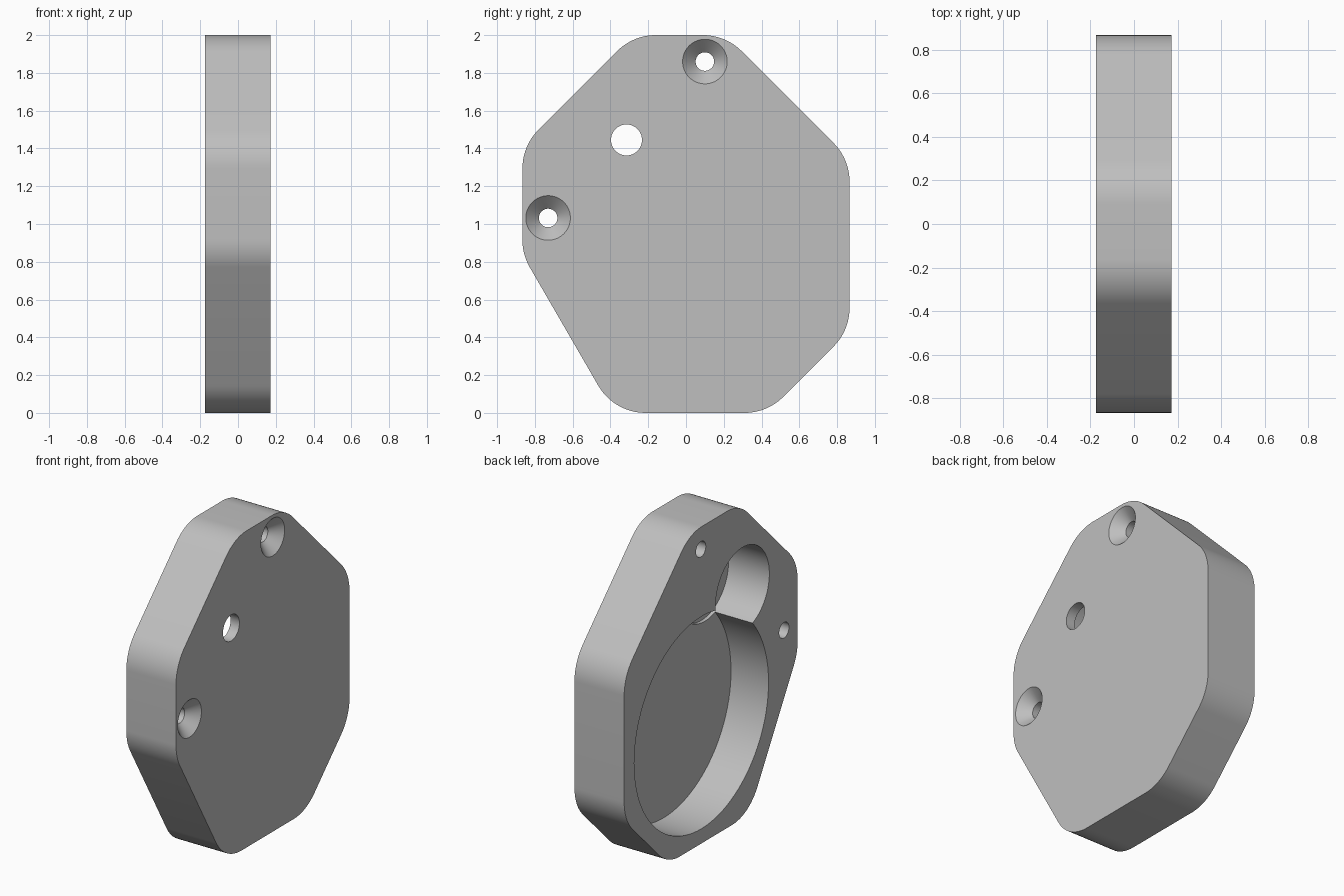
import bpy
import bmesh
import math
from mathutils import Vector

if "Cube" in bpy.data.objects:
    bpy.data.objects.remove(bpy.data.objects["Cube"])

BACK, FRONT = -0.174, 0.173   # the two flat sides, along x
FILLET = 0.29

grey = bpy.data.materials.new("plain grey")
grey.use_nodes = True
colour = (0.52, 0.52, 0.52, 1)
grey.diffuse_color = colour
grey.node_tree.nodes["Principled BSDF"].inputs["Base Color"].default_value = colour


def rounded(corners, radius, steps=12):
    """Round every corner of a convex outline with a tangent arc."""
    points = []
    for i, corner in enumerate(corners):
        p = Vector(corner)
        a = (Vector(corners[i - 1]) - p).normalized()
        b = (Vector(corners[(i + 1) % len(corners)]) - p).normalized()
        half = a.angle(b) / 2
        centre = p + (a + b).normalized() * radius / math.sin(half)
        start = p + a * radius / math.tan(half) - centre
        end = p + b * radius / math.tan(half) - centre
        sweep = start.angle(end)
        for k in range(steps + 1):
            t = k / steps
            arc = (start * math.sin((1 - t) * sweep) + end * math.sin(t * sweep)) / math.sin(sweep)
            points.append(centre + arc)
    return points


def circle(y, z, radius, sides=96):
    turn = math.tau / sides
    return [(y + radius * math.cos(i * turn), z + radius * math.sin(i * turn)) for i in range(sides)]


def loft(name, sections):
    """Closed solid through matching (x, outline) sections."""
    bm = bmesh.new()
    rings = [[bm.verts.new((x, p[0], p[1])) for p in outline] for x, outline in sections]
    for low, high in zip(rings, rings[1:]):
        for i in range(len(low)):
            j = (i + 1) % len(low)
            bm.faces.new((low[i], low[j], high[j], high[i]))
    bm.faces.new(rings[0])
    bm.faces.new(rings[-1])
    bmesh.ops.recalc_face_normals(bm, faces=bm.faces)
    mesh = bpy.data.meshes.new(name)
    bm.to_mesh(mesh)
    bm.free()
    mesh.materials.append(grey)
    obj = bpy.data.objects.new(name, mesh)
    bpy.context.collection.objects.link(obj)
    return obj


# Plate: irregular eight-sided outline with rounded corners
corners = [(-0.28, 2), (-0.866, 1.414), (-0.866, 0.838), (-0.381, 0),
           (0.43, 0), (0.866, 0.436), (0.866, 1.344), (0.21, 2)]
outline = rounded(corners, FILLET)
plate = loft("housing_plate", [(BACK, outline), (FRONT, outline)])

# Cutters: two overlapping round pockets from the back, and the shaft hole
OUT = 0.05
large = circle(0.095, 0.763, 0.67)
small = circle(-0.315, 1.445, 0.268)
shaft = circle(-0.315, 1.445, 0.082)
cutters = [
    loft("large_pocket_cutter", [(BACK - OUT, large), (BACK + 0.262, large)]),
    loft("small_pocket_cutter", [(BACK - OUT, small), (BACK + 0.285, small)]),
    loft("shaft_hole_cutter", [(BACK - OUT, shaft), (FRONT + OUT, shaft)]),
]

# Cutters: countersunk screw holes
for y, z in [(0.1, 1.86), (-0.73, 1.032)]:
    bore = circle(y, z, 0.049, 64)
    cutters.append(loft("screw_hole_cutter", [
        (BACK - OUT, bore),
        (FRONT - 0.069, bore),
        (FRONT + OUT, circle(y, z, 0.118 + OUT, 64)),
    ]))

for cutter in cutters:
    cutter.hide_render = True
    cut = plate.modifiers.new(cutter.name, "BOOLEAN")
    cut.operation = "DIFFERENCE"
    cut.solver = "EXACT"
    cut.object = cutter

# Bake the cuts, then drop the cutters
bpy.context.view_layer.update()
graph = bpy.context.evaluated_depsgraph_get()
finished = bpy.data.meshes.new_from_object(plate.evaluated_get(graph))
plate.modifiers.clear()
plate.data = finished
for cutter in cutters:
    bpy.data.objects.remove(cutter)

bpy.ops.object.select_all(action="DESELECT")
plate.select_set(True)
bpy.context.view_layer.objects.active = plate
bpy.ops.object.shade_smooth_by_angle(angle=math.radians(25))
